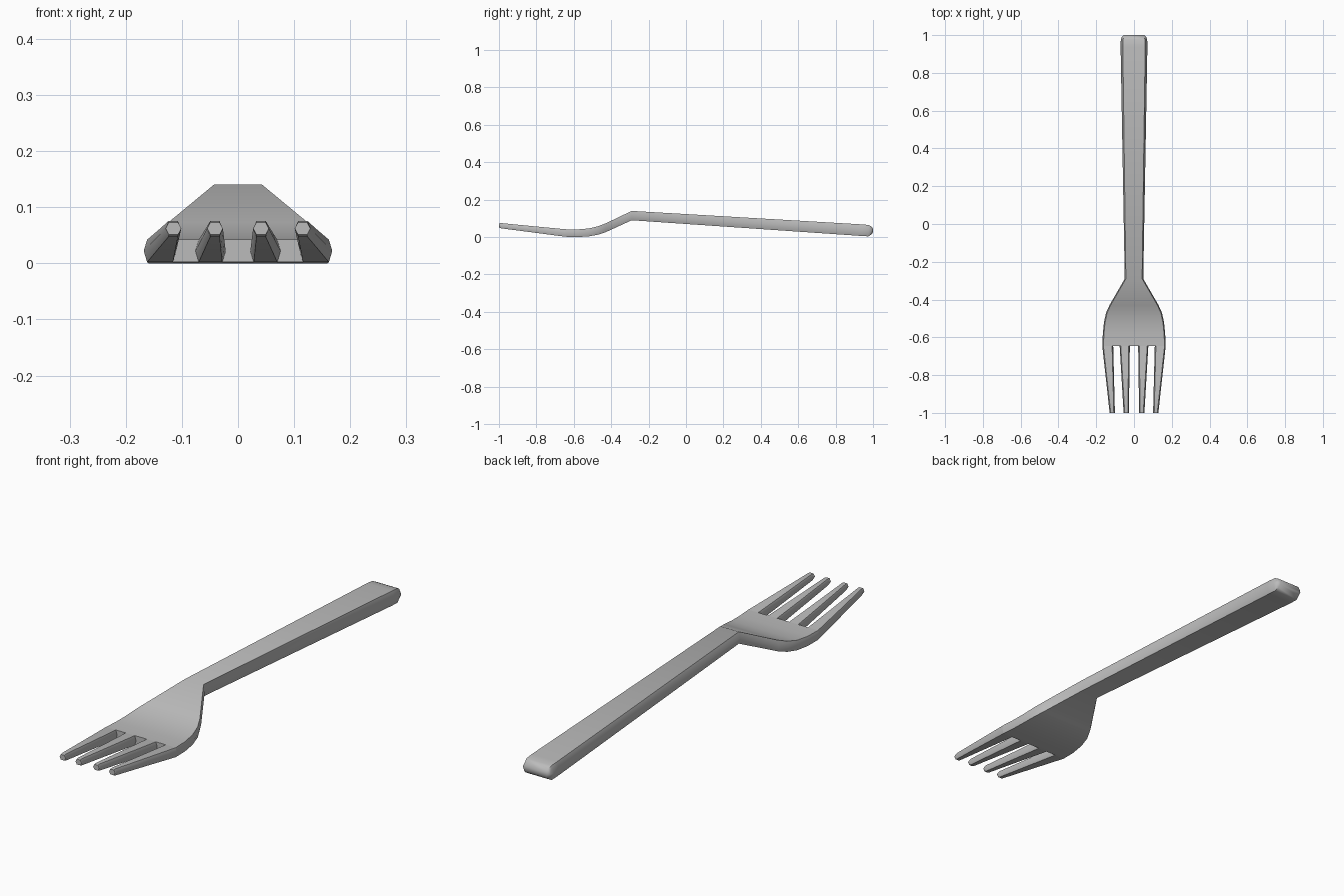
import bpy
import bmesh
import math

cube = bpy.data.objects.get("Cube")
if cube:
    bpy.data.objects.remove(cube, do_unlink=True)

steel = bpy.data.materials.new("brushed steel")
steel.use_nodes = True
GREY = (0.5, 0.5, 0.5, 1)
steel.diffuse_color = GREY
steel.node_tree.nodes["Principled BSDF"].inputs["Base Color"].default_value = GREY


def loft(name, stations):
    """Skin six-sided sections: (y, centre x, half width, bottom, top, side bevel)."""
    bm = bmesh.new()
    rings = []
    for y, x, w, low, high, bevel in stations:
        mid = (low + high) / 2
        flat = w - bevel
        section = [(w, mid), (flat, high), (-flat, high),
                   (-w, mid), (-flat, low), (flat, low)]
        rings.append([bm.verts.new((x + dx, y, z)) for dx, z in section])
    for a, b in zip(rings, rings[1:]):
        for i in range(6):
            j = (i + 1) % 6
            bm.faces.new((a[i], a[j], b[j], b[i]))
    bm.faces.new(rings[0])
    bm.faces.new(rings[-1])
    bmesh.ops.recalc_face_normals(bm, faces=bm.faces)
    mesh = bpy.data.meshes.new(name)
    bm.to_mesh(mesh)
    bm.free()
    mesh.materials.append(steel)
    obj = bpy.data.objects.new(name, mesh)
    bpy.context.collection.objects.link(obj)
    bpy.ops.object.select_all(action="DESELECT")
    obj.select_set(True)
    bpy.context.view_layer.objects.active = obj
    bpy.ops.object.shade_smooth_by_angle(angle=math.radians(50))
    return obj


# Head and handle, from the tine roots back to the rounded butt
loft("head_and_handle", [
    (-0.645, 0, 0.168, 0.002, 0.042, 0.006),
    (-0.58, 0, 0.165, 0.0, 0.041, 0.006),
    (-0.52, 0, 0.159, 0.004, 0.046, 0.006),
    (-0.47, 0, 0.148, 0.013, 0.058, 0.006),
    (-0.43, 0, 0.130, 0.026, 0.073, 0.006),
    (-0.29, 0, 0.049, 0.090, 0.140, 0.006),
    (0.94, 0, 0.071, 0.006, 0.068, 0.012),
    (0.975, 0, 0.070, 0.004, 0.065, 0.012),
    (0.992, 0, 0.064, 0.014, 0.056, 0.010),
    (1.0, 0, 0.056, 0.026, 0.044, 0.006),
])

# Four tapering tines, mirrored about the centre
for label, root_x, root_w, tip_x in (("outer", 0.139, 0.029, 0.115),
                                     ("inner", 0.049, 0.027, 0.041)):
    for side, s in (("left", 1), ("right", -1)):
        stations = []
        for t, low, high in ((0, 0.002, 0.042), (0.45, 0.023, 0.057),
                             (0.97, 0.047, 0.075), (1, 0.051, 0.073)):
            x = root_x + (tip_x - root_x) * t
            w = root_w + (0.014 - root_w) * t
            stations.append((-0.645 - 0.355 * t, s * x, w, low, high, 0.006))
        loft(f"{side}_{label}_tine", stations)
